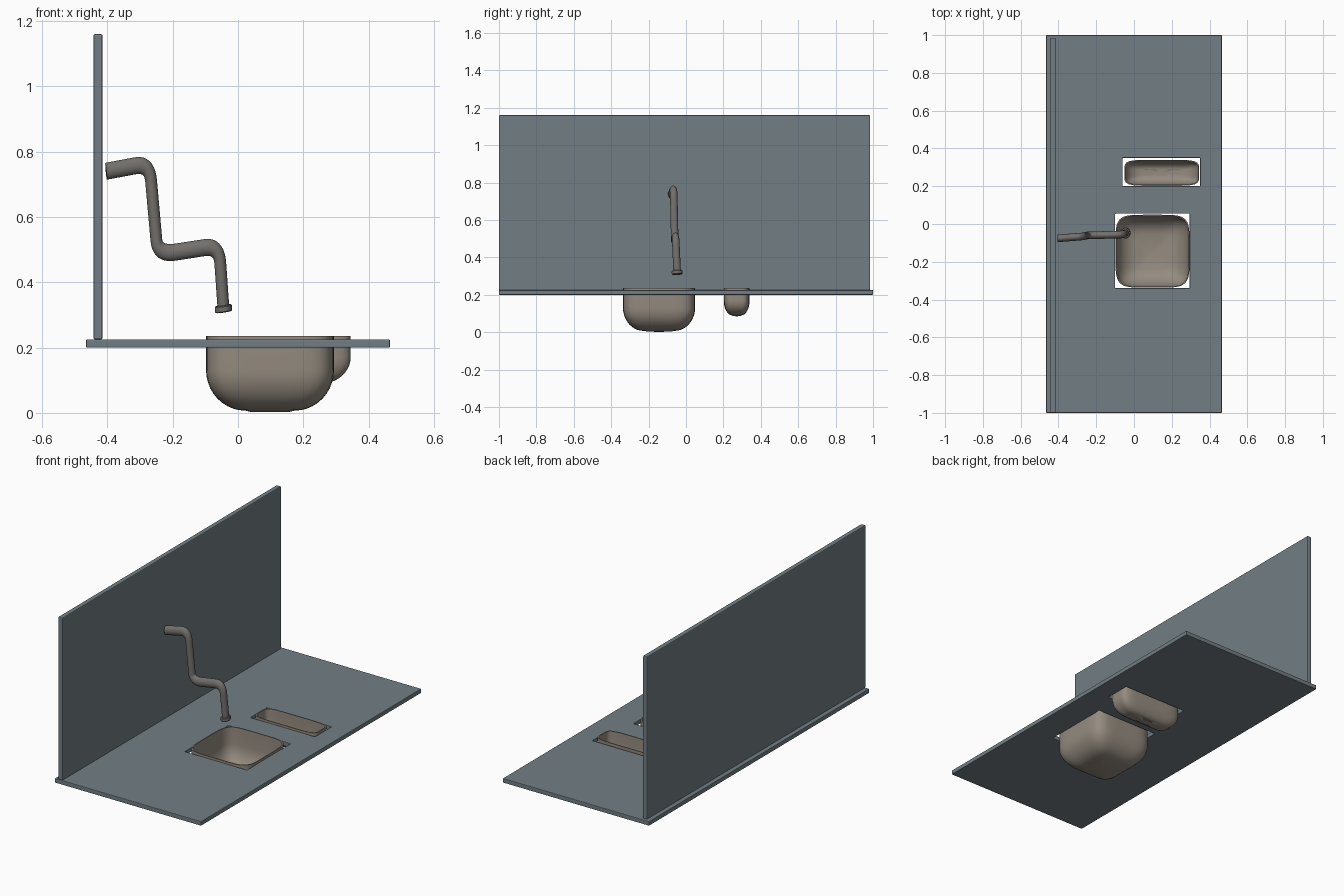
import bpy, bmesh, math
from mathutils import Vector

if "Cube" in bpy.data.objects:
    bpy.data.objects.remove(bpy.data.objects["Cube"])


def material(name, rgb):
    m = bpy.data.materials.new(name)
    m.diffuse_color = (*rgb, 1)
    m.use_nodes = True
    m.node_tree.nodes["Principled BSDF"].inputs["Base Color"].default_value = m.diffuse_color
    return m


SLATE = material("slate", (0.17, 0.21, 0.23))
STEEL = material("warm_steel", (0.30, 0.26, 0.215))
METAL = material("dark_metal", (0.17, 0.16, 0.15))


def finish(name, bm, mat, bevel=0, smooth=False):
    bmesh.ops.recalc_face_normals(bm, faces=bm.faces)
    me = bpy.data.meshes.new(name)
    bm.to_mesh(me)
    bm.free()
    ob = bpy.data.objects.new(name, me)
    bpy.context.collection.objects.link(ob)
    me.materials.append(mat)
    if bevel:
        mod = ob.modifiers.new("soft_edges", 'BEVEL')
        mod.width, mod.segments, mod.limit_method = bevel, 2, 'ANGLE'
    if smooth:
        bpy.ops.object.select_all(action='DESELECT')
        ob.select_set(True)
        bpy.context.view_layer.objects.active = ob
        bpy.ops.object.shade_smooth_by_angle(angle=math.radians(40))
    return ob


def loft(bm, rings, cap_first=False, cap_last=False):
    loops = [[bm.verts.new(p) for p in r] for r in rings]
    n = len(loops[0])
    for a, b in zip(loops, loops[1:]):
        for i in range(n):
            j = (i + 1) % n
            bm.faces.new((a[i], a[j], b[j], b[i]))
    if cap_first:
        bm.faces.new(loops[0][::-1])
    if cap_last:
        bm.faces.new(loops[-1])


# Countertop: a grid with two rectangular openings, extruded to thickness
xs = [-0.465, -0.1, -0.06, 0.295, 0.35, 0.465]
ys = [-1, -0.34, 0.055, 0.2, 0.35, 1]
openings = {(1, 1), (2, 1), (2, 3), (3, 3)}
bm = bmesh.new()
v = [[bm.verts.new((x, y, 0.2)) for y in ys] for x in xs]
for i in range(5):
    for j in range(5):
        if (i, j) not in openings:
            bm.faces.new((v[i][j], v[i + 1][j], v[i + 1][j + 1], v[i][j + 1]))
top = bmesh.ops.extrude_face_region(bm, geom=bm.faces[:], use_keep_orig=True)
bmesh.ops.translate(bm, vec=(0, 0, 0.025),
                    verts=[g for g in top["geom"] if isinstance(g, bmesh.types.BMVert)])
finish("countertop", bm, SLATE, bevel=0.003)

# Backsplash panel
bm = bmesh.new()
bmesh.ops.create_cube(bm, size=1)
bmesh.ops.scale(bm, vec=(0.028, 1.985, 0.935), verts=bm.verts)
bmesh.ops.translate(bm, vec=(-0.429, -0.0075, 0.6925), verts=bm.verts)
finish("backsplash", bm, SLATE, bevel=0.005)


# Basins: superellipse rings following a rounded bowl profile, outside then inside
def basin(name, center, half, z_bottom, z_top, round_xyz, wall=0.006):
    n, power = 64, 5.5

    def ring(hx, hy, z):
        pts = []
        for k in range(n):
            a = 2 * math.pi * k / n
            c, s = math.cos(a), math.sin(a)
            r = (abs(c) ** power + abs(s) ** power) ** (-1 / power)
            pts.append((center[0] + hx * r * c, center[1] + hy * r * s, z))
        return pts

    def profile(w):
        hx, hy, (rx, ry, rz) = half[0] - w, half[1] - w, round_xyz
        zb = z_bottom + w
        out = [ring(hx * f, hy * f, zb + d) for f, d in ((0.02, 0), (0.3, 0.001))]
        for k in range(11):
            a = math.pi / 2 * k / 10
            out.append(ring(hx - rx * (1 - math.sin(a)), hy - ry * (1 - math.sin(a)),
                            zb + 0.005 + (rz - 0.005) * (1 - math.cos(a))))
        return out + [ring(hx, hy, z_top)]

    bm = bmesh.new()
    loft(bm, profile(0) + profile(wall)[::-1], True, True)
    finish(name, bm, STEEL, smooth=True)


basin("main_basin", (0.098, -0.144), (0.196, 0.193), 0.002, 0.235, (0.12, 0.11, 0.13))
basin("small_basin", (0.147, 0.271), (0.198, 0.069), 0.085, 0.235, (0.09, 0.045, 0.085))

# Faucet pipe: zigzag path with rounded bends, swept in a stretched space
stretch = Vector((0.018, 0.020, 0.026))
corners = [Vector(p) for p in ((-0.404, -0.076, 0.740), (-0.271, -0.066, 0.765),
                               (-0.246, -0.060, 0.484), (-0.058, -0.056, 0.513),
                               (-0.044, -0.047, 0.312))]
path = [corners[0]]
for a, b, c in zip(corners, corners[1:], corners[2:]):
    p, q = (b + (e - b).normalized() * 0.055 for e in (a, c))
    p = b + (a - b).normalized() * 0.045
    for k in range(11):
        t = k / 10
        path.append(p * (1 - t) ** 2 + b * 2 * t * (1 - t) + q * t * t)
path.append(corners[-1])


def to_unit(p):
    return Vector((p.x / stretch.x, p.y / stretch.y, p.z / stretch.z))


def tube(name, points, radii, sides=24):
    pts = [to_unit(p) for p in points]
    bm, rings = bmesh.new(), []
    for i, p in enumerate(pts):
        d = (pts[min(i + 1, len(pts) - 1)] - pts[max(i - 1, 0)]).normalized()
        u = d.cross(Vector((0, 1, 0))).normalized()
        w = d.cross(u)
        ring = []
        for k in range(sides):
            a = 2 * math.pi * k / sides
            o = p + (u * math.cos(a) + w * math.sin(a)) * radii[i]
            ring.append((o.x * stretch.x, o.y * stretch.y, o.z * stretch.z))
        rings.append(ring)
    loft(bm, rings, True, True)
    finish(name, bm, METAL, smooth=True)


tube("faucet_pipe", path, [1] * len(path))

# Nozzle collar at the spout end
end = corners[-1]
axis = (corners[-1] - corners[-2]).normalized()
offsets = (-0.018, -0.015, 0, 0.003)
tube("spout_collar", [end + axis * o for o in offsets], [1.3, 1.45, 1.45, 1.3])
